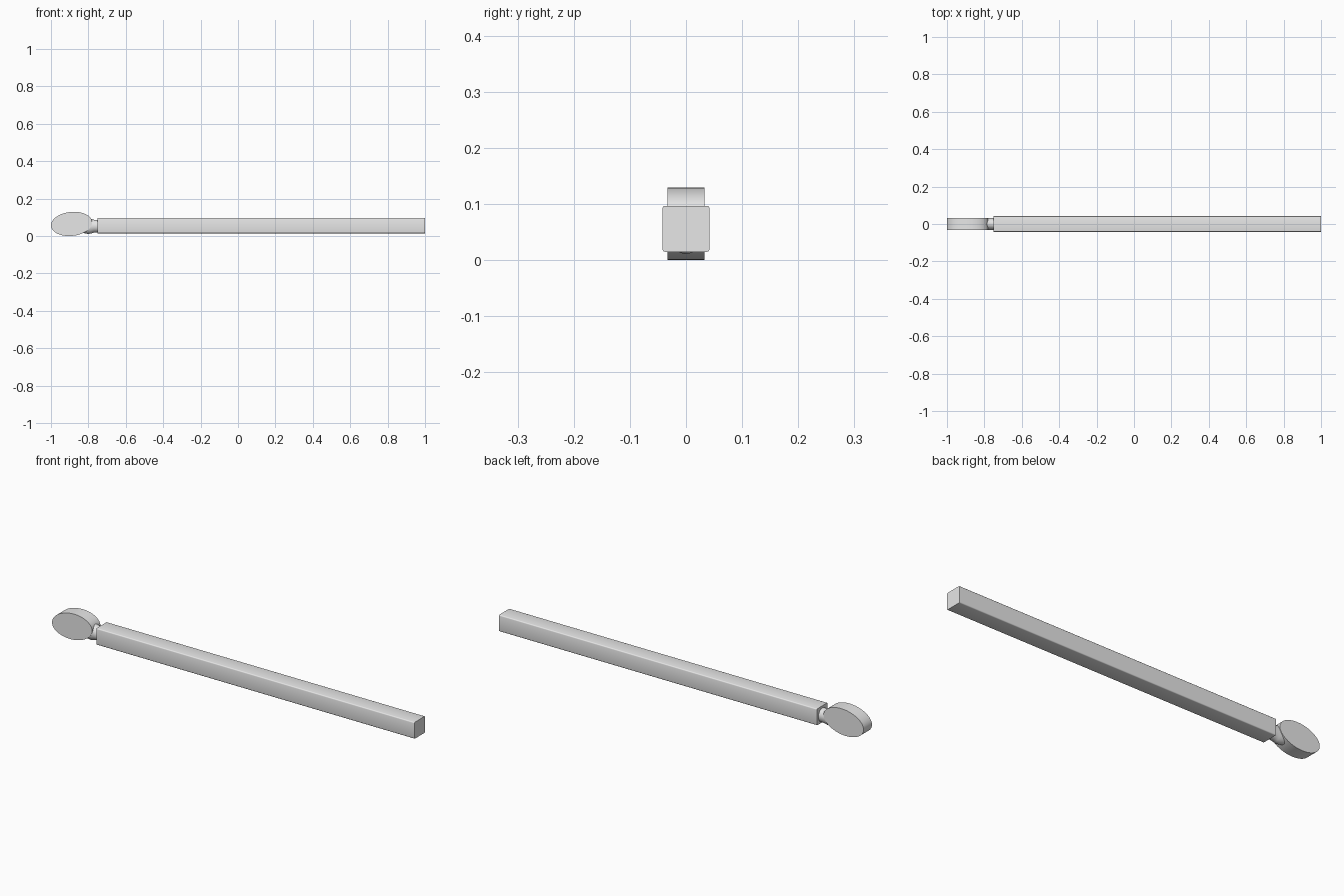
import bpy, bmesh, math
from mathutils import Matrix, Vector

cube = bpy.data.objects.get("Cube")
if cube:
    bpy.data.objects.remove(cube, do_unlink=True)

GREY = (0.8, 0.8, 0.8, 1)
grey = bpy.data.materials.new("plain_grey")
grey.use_nodes = True
grey.diffuse_color = GREY
grey.node_tree.nodes["Principled BSDF"].inputs["Base Color"].default_value = GREY


def finish(name, bm):
    bmesh.ops.recalc_face_normals(bm, faces=bm.faces)
    mesh = bpy.data.meshes.new(name)
    bm.to_mesh(mesh)
    bm.free()
    mesh.materials.append(grey)
    obj = bpy.data.objects.new(name, mesh)
    bpy.context.collection.objects.link(obj)
    bpy.ops.object.select_all(action="DESELECT")
    bpy.context.view_layer.objects.active = obj
    obj.select_set(True)
    bpy.ops.object.shade_smooth_by_angle(angle=math.radians(35))
    return obj


def loft(name, rings):
    """Skin a closed tube through rings of points and cap both ends."""
    bm = bmesh.new()
    loops = [[bm.verts.new(p) for p in ring] for ring in rings]
    n = len(loops[0])
    for a, b in zip(loops, loops[1:]):
        for i in range(n):
            j = (i + 1) % n
            bm.faces.new((a[i], a[j], b[j], b[i]))
    bm.faces.new(loops[0])
    bm.faces.new(loops[-1])
    return finish(name, bm)


def angles(n):
    return [2 * math.pi * i / n for i in range(n)]


# Long square stick with its lengthwise edges rounded
bm = bmesh.new()
bmesh.ops.create_cube(bm, size=1, matrix=Matrix.Translation((0.125, 0, 0.056))
                      @ Matrix.Diagonal((1.75, 0.084, 0.082, 1)))
long_edges = [e for e in bm.edges if abs(e.verts[0].co.x - e.verts[1].co.x) > 1]
bmesh.ops.bevel(bm, geom=long_edges, offset=0.005, segments=3, profile=0.5, affect="EDGES")
finish("stick", bm)

# Flat oval head, tilted slightly
tilt = Matrix.Rotation(math.radians(-6), 3, "Y")
centre = Vector((-0.89, 0, 0.065))
loft("head", [[centre + tilt @ Vector((0.1105 * math.cos(a), y, 0.064 * math.sin(a)))
               for a in angles(64)] for y in (-0.033, 0.033)])

# Round neck flaring into the head
loft("neck", [[(x, 0.031 * math.cos(a), 0.053 + rz * math.sin(a)) for a in angles(32)]
              for x, rz in ((-0.83, 0.036), (-0.80, 0.042), (-0.785, 0.039),
                            (-0.77, 0.034), (-0.74, 0.034))])
